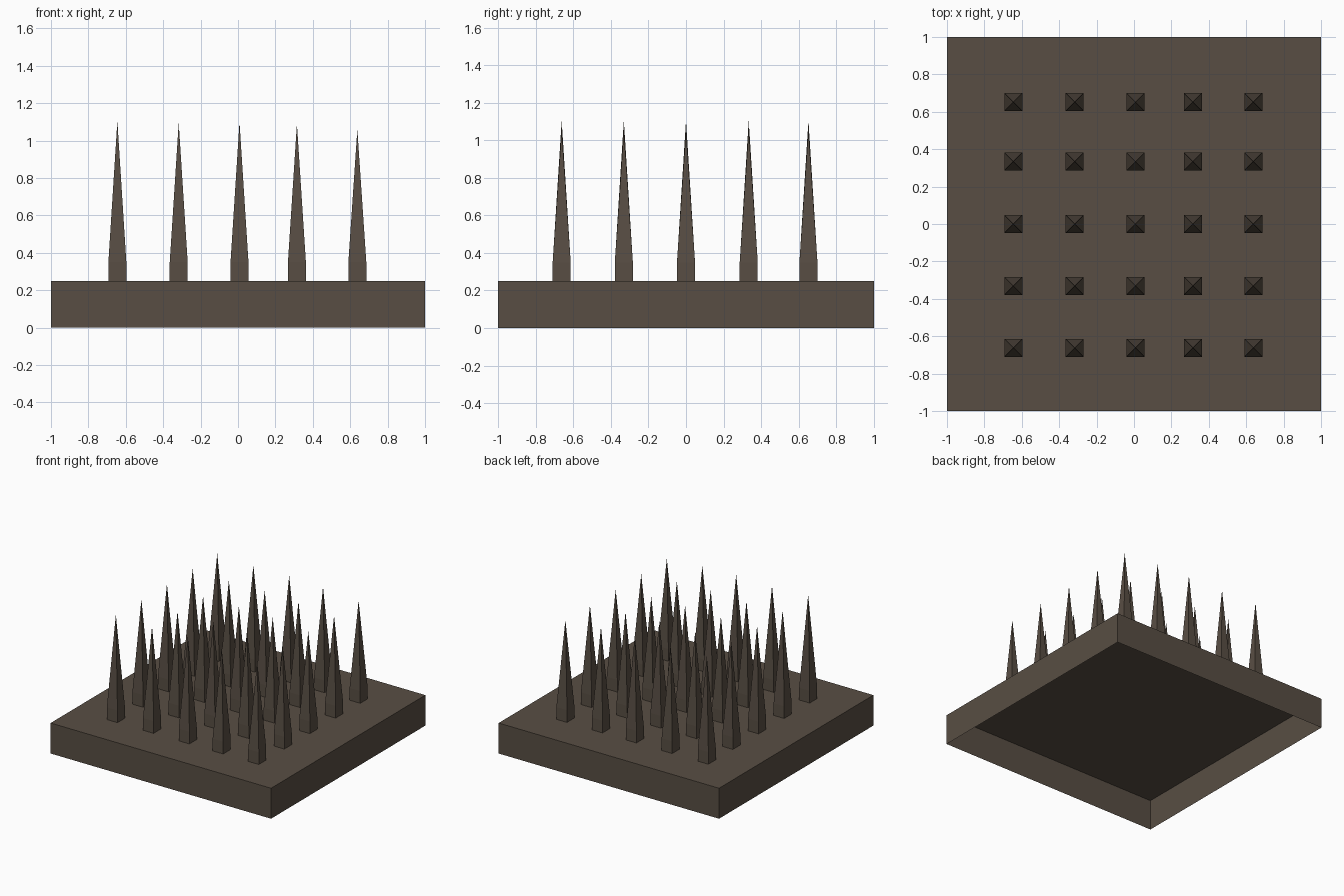
import bpy, bmesh

if "Cube" in bpy.data.objects:
    bpy.data.objects.remove(bpy.data.objects["Cube"])

mat = bpy.data.materials.new("dark brown metal")
mat.diffuse_color = (0.098, 0.076, 0.057, 1)
mat.use_nodes = True
mat.node_tree.nodes["Principled BSDF"].inputs["Base Color"].default_value = mat.diffuse_color


def make_object(name, bm):
    me = bpy.data.meshes.new(name)
    bm.to_mesh(me)
    bm.free()
    me.materials.append(mat)
    ob = bpy.data.objects.new(name, me)
    bpy.context.collection.objects.link(ob)
    return ob


# base plate: thin shell, open underneath
bm = bmesh.new()
bmesh.ops.create_cube(bm, size=1)
for v in bm.verts:
    v.co = (v.co.x * 2, v.co.y * 2, (v.co.z + 0.5) * 0.25)
bottom = [f for f in bm.faces if f.normal.z < -0.5]
bmesh.ops.delete(bm, geom=bottom, context='FACES_ONLY')
make_object("base_plate", bm)


# one spike: short square shaft, then a long four-sided point
def spike_mesh(bm, x, y, tip, h=0.048, z0=0.25, z1=0.35):
    corners = [(-h, -h), (h, -h), (h, h), (-h, h)]
    low = [bm.verts.new((x + a, y + b, z0)) for a, b in corners]
    mid = [bm.verts.new((x + a, y + b, z1)) for a, b in corners]
    apex = bm.verts.new((x, y, tip))
    for i in range(4):
        j = (i + 1) % 4
        bm.faces.new((low[i], low[j], mid[j], mid[i]))
        bm.faces.new((mid[i], mid[j], apex))


# spike grid, slightly uneven columns with their own heights
columns = [(-0.645, 1.105), (-0.317, 1.095), (0.008, 1.10), (0.315, 1.09), (0.638, 1.06)]
rows = [-0.662, -0.331, 0.0, 0.334, 0.652]
for c, (x, tip) in enumerate(columns):
    for r, y in enumerate(rows):
        bm = bmesh.new()
        spike_mesh(bm, x, y, tip)
        make_object(f"spike_{c + 1}_{r + 1}", bm)
